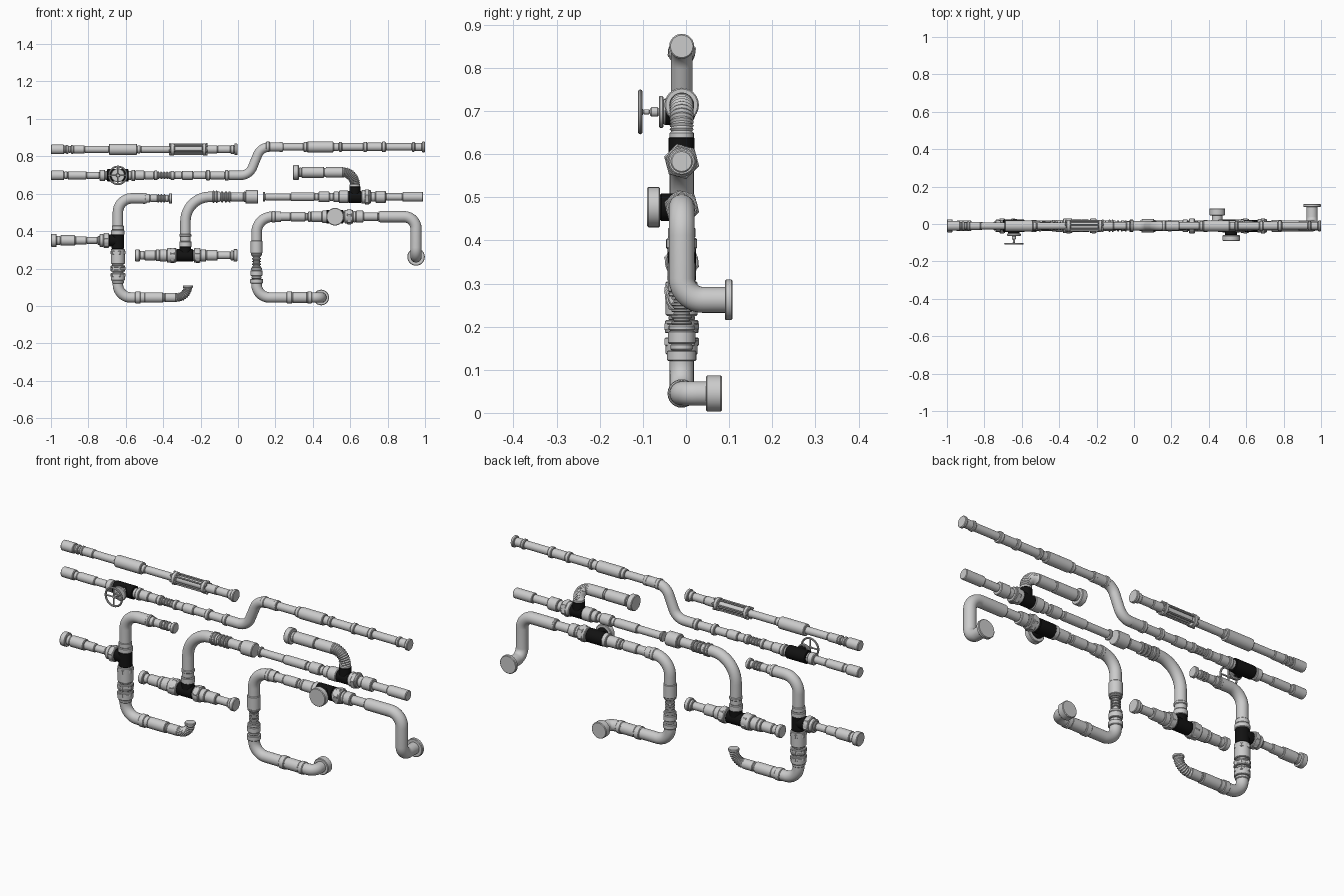
import bpy, bmesh, math
from mathutils import Vector as V

if "Cube" in bpy.data.objects:
    bpy.data.objects.remove(bpy.data.objects["Cube"])

Y0 = -0.01          # depth of the pipe plane
black = bpy.data.materials.new("dark_fitting")
black.diffuse_color = (0.006, 0.006, 0.006, 1)
black.use_nodes = True
black.node_tree.nodes["Principled BSDF"].inputs["Base Color"].default_value = black.diffuse_color


def skin(name, frames, sides=24, mat=None):
    """Loft circles (centre, tangent, radius) into a closed solid."""
    bm = bmesh.new()
    t0 = frames[0][1]
    u = t0.orthogonal().normalized()
    rings = []
    for p, t, r in frames:
        u = (u - t * u.dot(t)).normalized()
        w = t.cross(u)
        rings.append([bm.verts.new(p + (u * math.cos(a) + w * math.sin(a)) * r)
                      for a in (math.tau * k / sides for k in range(sides))])
    for a, b in zip(rings, rings[1:]):
        for k in range(sides):
            j = (k + 1) % sides
            bm.faces.new((a[k], a[j], b[j], b[k]))
    bm.faces.new(rings[0][::-1])
    bm.faces.new(rings[-1])
    me = bpy.data.meshes.new(name)
    bm.to_mesh(me)
    bm.free()
    ob = bpy.data.objects.new(name, me)
    bpy.context.collection.objects.link(ob)
    if mat:
        me.materials.append(mat)
    bpy.ops.object.select_all(action='DESELECT')
    ob.select_set(True)
    bpy.context.view_layer.objects.active = ob
    bpy.ops.object.shade_smooth_by_angle()
    return ob


def run(name, axis, x, z, start, segs, sides=24, mat=None):
    """Stepped straight pipe; segs = (end, radius[, ridges]) in hundredths."""
    i = 'xyz'.index(axis)
    d = V([float(k == i) for k in range(3)])
    base = V((x, Y0, z)) / 1
    base[i] = 0
    fr, a = [], start / 100
    add = lambda t, r: fr.append((base + d * t, d, r))
    for s in segs:
        b, r = s[0] / 100, s[1] / 100
        n = s[2] if len(s) > 2 else 1
        cuts = [a + (b - a) * k / (2 * n - 1) for k in range(2 * n)]
        for k, (p, q) in enumerate(zip(cuts, cuts[1:])):
            rr = r * (0.8 if k % 2 else 1)
            c = min(0.003, 0.25 * (q - p))
            for t, q2 in ((p, rr - c), (p + c, rr), (q - c, rr), (q, rr - c)):
                add(t, q2)
        a = b
    return skin(name, fr, sides, mat)


def bend(name, pts, radii, r=0.028, n=12, ridged=False):
    """Pipe through pts with rounded corners."""
    pts = [V((p[0], p[2] if len(p) > 2 else Y0, p[1])) for p in pts]
    fr = [(pts[0], (pts[1] - pts[0]).normalized(), r)]
    for a, p, b, R in zip(pts, pts[1:], pts[2:], radii):
        d1, d2 = (p - a).normalized(), (b - p).normalized()
        th = d1.angle(d2)
        nn = (d2 - d1 * d1.dot(d2)).normalized()
        p0 = p - d1 * R * math.tan(th / 2)
        for k in range(n + 1):
            f = th * k / n
            fr.append((p0 + d1 * R * math.sin(f) + nn * R * (1 - math.cos(f)),
                       d1 * math.cos(f) + nn * math.sin(f),
                       r * (0.86 if ridged and k % 2 else 1)))
    fr.append((pts[-1], (pts[-1] - pts[-2]).normalized(), r))
    return skin(name, fr)


# Upper left straight pipe with tie-rod coupling
run("top_left_pipe", 'x', 0, .837, -100, [
    (-93, 2.6), (-92, 2.1), (-88, 2.4, 2), (-82, 2.2), (-69, 1.9), (-54, 3), (-52, 2.1),
    (-36, 1.9), (-34, 3.2), (-19, 1.8), (-17, 3.2), (-11, 2.2), (-4, 2), (-2, 2.4), (-.3, 3.1)])
for k in range(6):
    a = math.tau * k / 6 + .26
    o = run("tie_rod", 'x', 0, .837 + .027 * math.sin(a), -36.8,
            [(-35.8, .7), (-17.2, .4), (-16.2, .7)], 8)
    o.location.y = .027 * math.cos(a)

# Second line: valve, bellows, offset bend, upper right pipe
run("valve_line", 'x', 0, .698, -100, [
    (-93, 2.6), (-91, 2), (-81, 2.2), (-74, 1.9), (-71, 3), (-57, 2.4), (-55, 3), (-50, 2.5),
    (-45, 2.2), (-43, 2.5), (-36, 2.0, 5), (-34, 2.4), (-30, 2), (-24, 2.4), (-17, 2),
    (-15, 2.8), (-7, 2.1), (-5, 2.8), (2, 2.5)])
bend("offset_bend", [(-.04, .698), (.06, .698), (.122, .85), (.24, .85)], [.07, .07], .025)
run("top_right_pipe", 'x', 0, .85, 15, [
    (17, 2.8), (22, 2.2), (24, 2.6), (35, 2), (37, 2.6), (51, 2.9), (54, 2.2), (55.5, 2.7),
    (67, 2.1), (69, 2.7), (77, 2.3), (79, 2.8), (93, 2), (94.5, 2.6), (98.5, 2.2), (100, 2.9)])

# Middle line with branch and corrugated elbow
run("middle_right_pipe", 'x', 0, .583, 13.3, [
    (14.5, 2.6), (28, 1.9), (41, 2.3), (43, 2), (49, 2.8), (51, 2.2), (54, 2.8), (59, 3.4),
    (66, 2.6), (71, 3.6), (73.5, 2.6), (79, 3.2), (88, 2), (99, 2.6)])
bend("corrugated_branch_elbow", [(.625, .63), (.625, .714), (.47, .714)], [.065], .028, 24, True)
run("branch_pipe", 'x', 0, .714, 29.5, [
    (32.5, 4), (34, 2.5), (46, 2.9), (48, 2.4), (57, 2.7)])
bend("middle_left_elbow", [(-.281, .36), (-.281, .583), (-.1, .583)], [.13])
run("middle_left_pipe", 'x', 0, .583, -13.5, [
    (-11, 3.3, 2), (-9, 2.4), (-4, 3, 3), (3, 2.4), (4, 2.8), (10.8, 3.6)])

# Left loop: horizontal inlet, riser, top outlet, bottom outlet
run("left_inlet", 'x', 0, .35, -100, [
    (-97, 3.5), (-95, 2.5), (-87, 2.8), (-81, 2.2), (-75, 1.8), (-74, 2.4), (-72, 3.4),
    (-69, 3.9), (-67, 3)])
bend("left_riser", [(-.642, .38), (-.642, .575), (-.49, .575)], [.075])
bend("left_lower_bend", [(-.642, .3), (-.642, .045), (-.5, .045)], [.07])
run("riser_fittings", 'z', -.642, 0, 12, [
    (13.5, 3.2), (17, 3.7), (18.5, 3), (21.5, 3.9, 2), (22.5, 3.1), (30.5, 3.7)])
run("riser_top_collar", 'z', -.642, 0, 38, [(40.5, 3.6), (43, 3.2)])
run("left_top_outlet", 'x', 0, .575, -51, [
    (-49.5, 3), (-47, 2.3), (-43, 2), (-39, 2.3, 3), (-37, 1.9), (-35.2, 2.7)])
run("left_bottom_outlet", 'x', 0, .045, -55, [
    (-52, 3.2), (-50, 2.5), (-40, 2.8), (-39, 2.3), (-33, 2.5)])
bend("corrugated_outlet_elbow", [(-.345, .045), (-.268, .045), (-.268, .105)], [.06], .024, 20, True)
run("outlet_flange", 'z', -.268, 0, 9.6, [(11, 2.7)])

# Centre-left tee line
run("lower_tee_pipe", 'x', 0, .27, -55, [
    (-52.5, 3.2), (-50, 2.3), (-44, 2.6), (-42, 3.1), (-38, 3.2), (-33, 3.9),
    (-23.5, 3), (-20, 3.9), (-17, 3.2), (-11, 2.8), (-4, 2), (-2.5, 2.6), (-.3, 3.3)])
run("tee_riser_collar", 'z', -.281, 0, 31.5, [(34.5, 3.3), (37, 2.8), (38.5, 3.2)])

# Right loop: bottom outlet, riser, capped tee, drop outlet
bend("bottom_outlet", [(.099, .14), (.099, .045), (.445, .045), (.445, .045, .06)], [.07, .035])
run("bottom_outlet_fittings", 'x', 0, .045, 26, [(29, 3.3), (37, 2.9), (39.5, 3.2)])
o = run("bottom_cap", 'y', .445, .045, 4.6, [(8.3, 4.2)])
run("right_riser", 'z', .099, 0, 12, [
    (14.5, 3.4), (16, 2.6), (19, 3.2), (20.5, 3), (27, 2.4, 5), (28, 3), (35, 3.2)])
bend("right_top_elbow", [(.099, .33), (.099, .477), (.23, .477)], [.085])
run("right_top_line", 'x', 0, .477, 18, [
    (20, 3.1), (28, 2.2), (36, 2.5), (37.5, 2.1), (39, 2.7), (45, 2.8), (47.5, 3.4),
    (57, 2.8), (61.5, 3.7), (63, 3), (67, 3.2), (75, 2.2), (77, 2.9), (79, 2.5)])
bend("drop_outlet", [(.76, .477), (.952, .477), (.952, .262), (.952, .262, .1)],
     [.065, .05], .03)
run("drop_flange", 'y', .952, .262, 9, [(10.8, 4.7)])

# Hexagonal union nuts beside the tees
for x, z in ((-.705, .35), (-.35, .27), (-.215, .27), (.69, .583), (.595, .477)):
    run("union_nut", 'x', 0, z, x * 100 - 1.2, [(x * 100 + 1.2, 4.2)], 6)
for z in (.285, .2, .165):
    run("union_nut", 'z', -.642, 0, z * 100 - 1, [(z * 100 + 1, 4.1)], 6)

# Dark tee bodies
run("valve_body", 'x', 0, .698, -70, [(-58.5, 3.3)], mat=black)
run("valve_branch", 'y', -.642, .698, -5, [(-1, 3.1)], mat=black)
run("capped_tee_body", 'x', 0, .477, 47, [(56.5, 3.5)], mat=black)
run("capped_tee_branch", 'y', .519, .477, -6, [(-1, 3.2)], mat=black)
run("left_tee_body", 'z', -.642, 0, 30.5, [(39, 3.3)], mat=black)
run("left_tee_branch", 'x', 0, .35, -69, [(-64.2, 3.3)], mat=black)
run("lower_tee_body", 'x', 0, .27, -33, [(-24, 3.3)], mat=black)
run("lower_tee_branch", 'z', -.281, 0, 27, [(32, 3.1)], mat=black)
run("middle_tee_body", 'x', 0, .583, 59, [(66, 3.2)], mat=black)
run("middle_tee_branch", 'z', .625, 0, 58.3, [(64, 3)], mat=black)

# Tee cap and valve bonnet, stem, handwheel
run("tee_cap", 'y', .519, .477, -9, [(-6, 4.7)])
run("valve_bonnet", 'y', -.642, .698, -11, [
    (-10, .9), (-8.3, .6), (-6.3, 1.1), (-5.2, 3.7), (-4, 3.1)])
bpy.ops.mesh.primitive_torus_add(major_radius=.047, minor_radius=.005, major_segments=32,
                                 minor_segments=10, location=(-.642, -.106, .698),
                                 rotation=(math.pi / 2, 0, 0))
bpy.context.object.name = "handwheel_rim"
bpy.ops.object.shade_smooth_by_angle()
for axis in 'xz':
    c = -64.2 if axis == 'x' else 69.8
    o = run("handwheel_spokes", axis, -.642, .698, c - 4.7, [(c + 4.7, .4)], 8)
    o.location.y = -.106 - Y0
